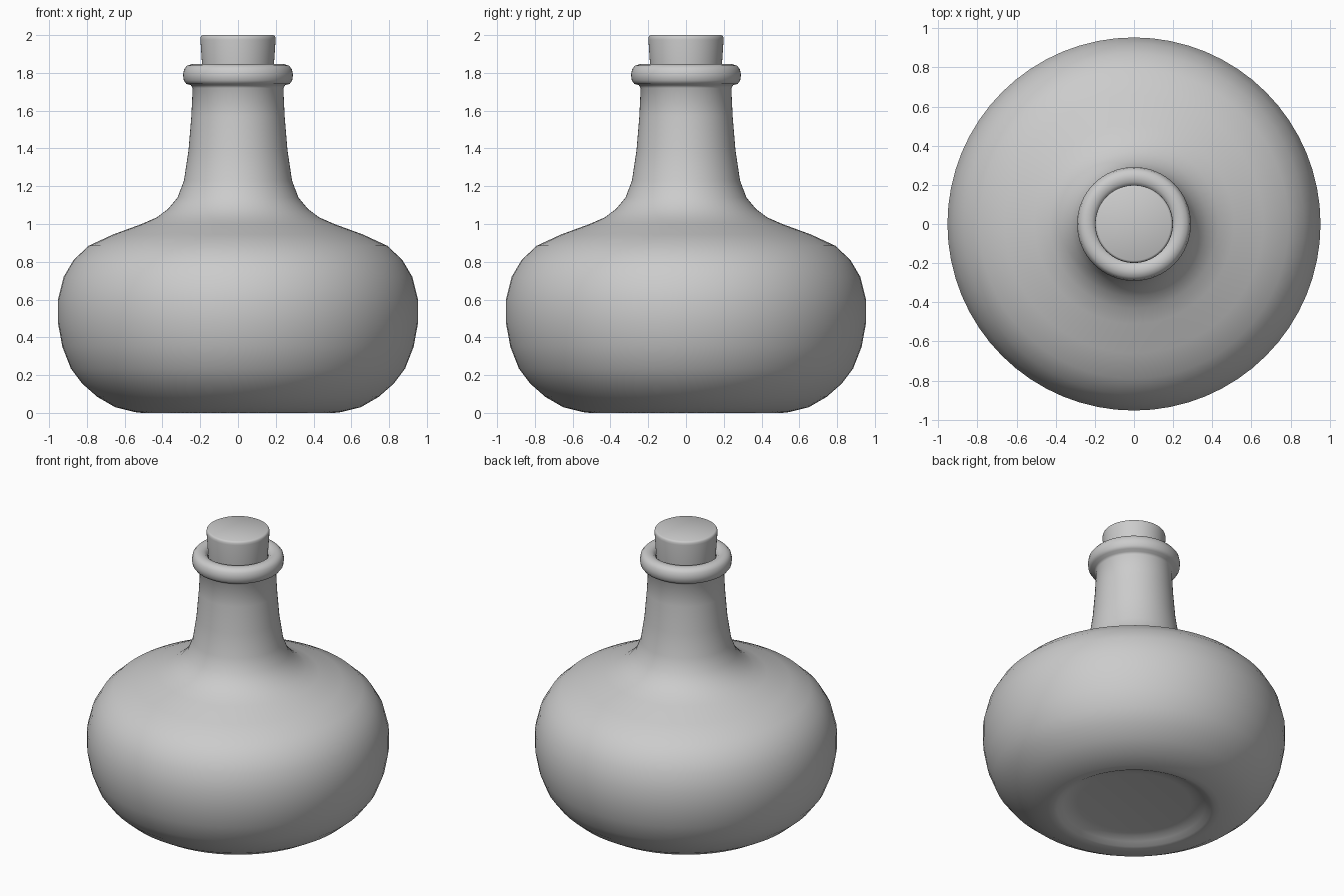
import bpy, math

if "Cube" in bpy.data.objects:
    bpy.data.objects.remove(bpy.data.objects["Cube"])

grey = bpy.data.materials.new("plain grey")
grey.diffuse_color = (0.6, 0.6, 0.6, 1)
grey.use_nodes = True
grey.node_tree.nodes["Principled BSDF"].inputs["Base Color"].default_value = grey.diffuse_color
SIDES = 64


def lathe(name, profile, angle):
    """Spin (radius, height) points around z; radius 0 makes a pole."""
    verts, rings, faces = [], [], []
    for r, z in profile:
        start = len(verts)
        count = 1 if r == 0 else SIDES
        for i in range(count):
            a = 2 * math.pi * i / SIDES
            verts.append((r * math.cos(a), r * math.sin(a), z))
        rings.append([start + i % count for i in range(SIDES)])
    for low, high in zip(rings, rings[1:]):
        for i in range(SIDES):
            j = (i + 1) % SIDES
            loop = [low[i], low[j], high[j], high[i]]
            faces.append(list(dict.fromkeys(loop)))
    mesh = bpy.data.meshes.new(name)
    mesh.from_pydata(verts, [], faces)
    mesh.materials.append(grey)
    obj = bpy.data.objects.new(name, mesh)
    bpy.context.collection.objects.link(obj)
    bpy.ops.object.select_all(action='DESELECT')
    obj.select_set(True)
    bpy.context.view_layer.objects.active = obj
    bpy.ops.object.shade_smooth_by_angle(angle=math.radians(angle))
    return obj


# Recessed base, round belly, shoulder and slender neck
punt = [(0, 0.05), (0.36, 0.05), (0.41, 0.043), (0.45, 0.025), (0.485, 0.006), (0.51, 0)]
belly = [(0.545, 0.004), (0.65, 0.03), (0.745, 0.085), (0.825, 0.155), (0.885, 0.235),
         (0.93, 0.35), (0.953, 0.475), (0.953, 0.6), (0.923, 0.72), (0.87, 0.81),
         (0.79, 0.885), (0.66, 0.945)]
neck = [(0.51, 1.0), (0.43, 1.035), (0.37, 1.08), (0.32, 1.14), (0.286, 1.23),
        (0.262, 1.39), (0.247, 1.57), (0.24, 1.72)]
# Rolled lip, closing inward under the stopper
lip = [(0.25, 1.735), (0.274, 1.742), (0.287, 1.76), (0.291, 1.79), (0.285, 1.82),
       (0.27, 1.838), (0.245, 1.846), (0.215, 1.842), (0.195, 1.825), (0.185, 1.79), (0.18, 1.7)]
lathe("bottle", punt + belly + neck + lip, 60)

# Tapered stopper with softened top edge
lathe("stopper", [(0, 1.7), (0.18, 1.7), (0.19, 1.84), (0.199, 1.975),
                  (0.198, 1.988), (0.194, 1.996), (0.187, 2.0), (0, 2.0)], 60)
